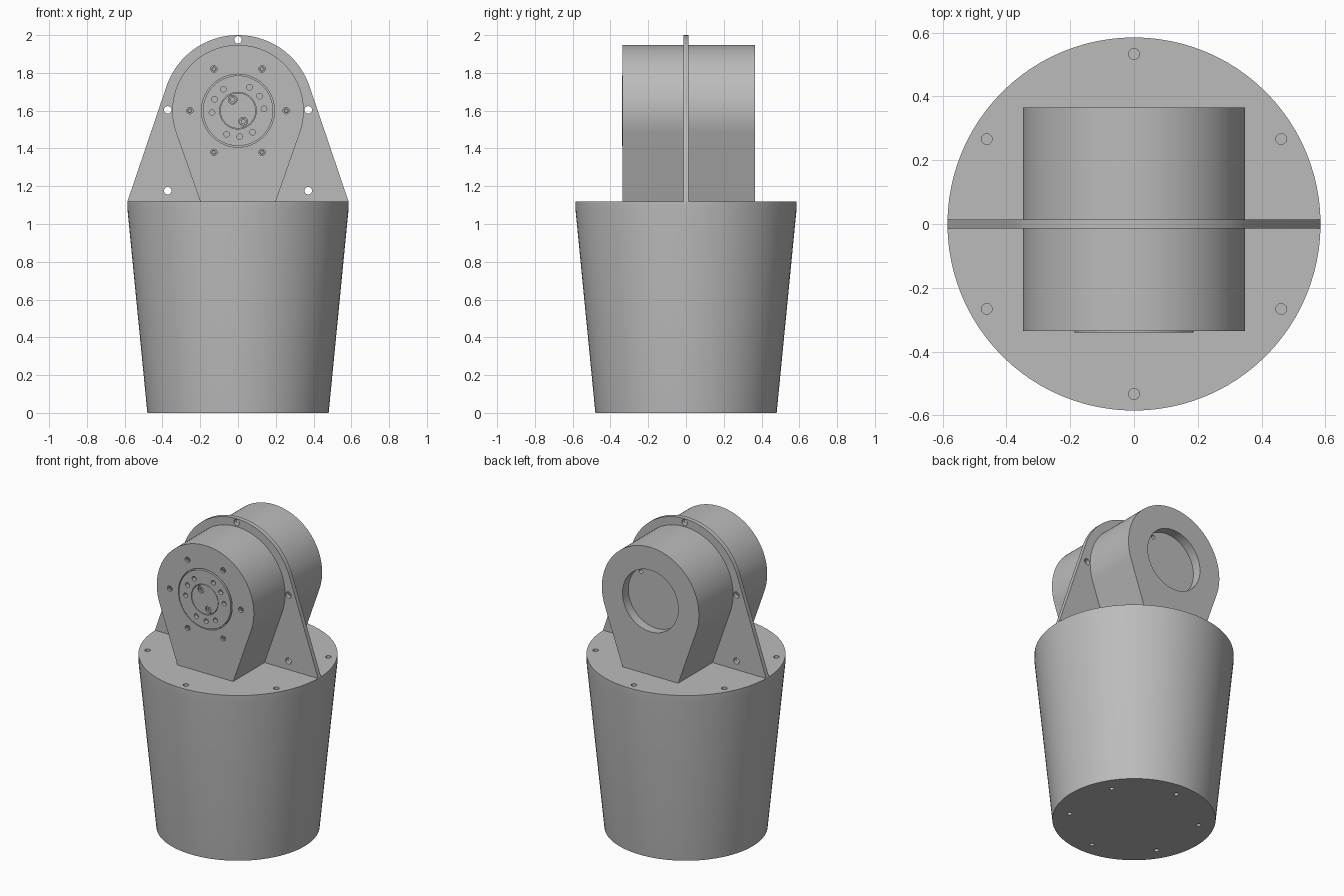
import bpy, bmesh
from math import sin, cos, pi, radians, atan2, acos, hypot

if "Cube" in bpy.data.objects:
    bpy.data.objects.remove(bpy.data.objects["Cube"], do_unlink=True)

GREY = (0.5, 0.5, 0.5, 1)
metal = bpy.data.materials.new("plain grey")
metal.use_nodes = True
metal.diffuse_color = GREY
metal.node_tree.nodes["Principled BSDF"].inputs["Base Color"].default_value = GREY

AXIS = 1.6      # height of the joint axis
DECK = 1.12     # top of the base
HALF = 0.0145   # half the web plate's thickness
FRONT, BACK = -0.335, 0.365


def make(name, bm):
    bmesh.ops.recalc_face_normals(bm, faces=bm.faces)
    mesh = bpy.data.meshes.new(name)
    bm.to_mesh(mesh)
    bm.free()
    mesh.materials.append(metal)
    obj = bpy.data.objects.new(name, mesh)
    bpy.context.collection.objects.link(obj)
    return obj


def loft(bm, rings):
    """Skin a closed solid through rings of points."""
    loops = [[bm.verts.new(p) for p in ring] for ring in rings]
    n = len(loops[0])
    for a, b in zip(loops, loops[1:]):
        for i in range(n):
            j = (i + 1) % n
            bm.faces.new((a[i], a[j], b[j], b[i]))
    bm.faces.new(loops[0][::-1])
    bm.faces.new(loops[-1])


def circle(r, n):
    return [(r * cos(2 * pi * i / n), r * sin(2 * pi * i / n)) for i in range(n)]


def rod_z(bm, x, y, z0, z1, r, n=20):
    loft(bm, [[(x + a, y + b, z) for a, b in circle(r, n)] for z in (z0, z1)])


def rod_y(bm, x, z, y0, y1, r, n=20):
    """Rod along y; z is measured from the joint axis."""
    loft(bm, [[(x + a, y, AXIS + z + b) for a, b in circle(r, n)] for y in (y0, y1)])


def arch(bm, r, foot, y0, y1, steps=64):
    """Round top with straight sides running tangentially to the foot corners."""
    drop = DECK - AXIS
    start = atan2(drop, foot) + acos(r / hypot(foot, drop))
    pts = [(foot, DECK)]
    for i in range(steps + 1):
        t = start + (pi - 2 * start) * i / steps
        pts.append((r * cos(t), AXIS + r * sin(t)))
    pts.append((-foot, DECK))
    loft(bm, [[(x, y, z) for x, z in pts] for y in (y0, y1)])


def finish(obj, cutter_bm=None):
    """Drill the part, then shade it smooth with sharp edges."""
    if cutter_bm:
        cutter = make("cutter", cutter_bm)
        cutter.hide_render = True
        mod = obj.modifiers.new("holes", "BOOLEAN")
        mod.operation, mod.solver, mod.object = "DIFFERENCE", "EXACT", cutter
        bpy.context.view_layer.update()
        evaluated = obj.evaluated_get(bpy.context.evaluated_depsgraph_get())
        mesh = bpy.data.meshes.new_from_object(evaluated)
        obj.modifiers.clear()
        obj.data = mesh
        bpy.data.objects.remove(cutter, do_unlink=True)
    bpy.ops.object.select_all(action="DESELECT")
    obj.select_set(True)
    bpy.context.view_layer.objects.active = obj
    bpy.ops.object.shade_smooth_by_angle(angle=radians(25))


def polar(r, degrees):
    return r * cos(radians(degrees)), r * sin(radians(degrees))


# Tapered base with a straight rim and bolt holes at both ends
bm = bmesh.new()
loft(bm, [[(x, y, z) for x, y in circle(r, 96)]
          for r, z in ((0.48, 0), (0.585, 1.075), (0.585, DECK))])
base = make("tapered_base", bm)
cut = bmesh.new()
for a in range(30, 390, 60):
    rod_z(cut, *polar(0.533, a), DECK - 0.05, DECK + 0.05, 0.017)
    rod_z(cut, *polar(0.385, a), -0.05, 0.05, 0.014)
finish(base, cut)

# Upright web plate with five through holes
bm = bmesh.new()
arch(bm, 0.4, 0.585, -HALF, HALF)
plate = make("web_plate", bm)
cut = bmesh.new()
for x, z in ((0, 0.375), (0.372, 0.004), (-0.372, 0.004), (0.372, -0.424), (-0.372, -0.424)):
    rod_y(cut, x, z, -0.1, 0.1, 0.02)
finish(plate, cut)

# Front housing with a bore for the flange and a ring of screw holes
bm = bmesh.new()
arch(bm, 0.348, 0.2, FRONT, -HALF)
front = make("front_housing", bm)
cut = bmesh.new()
rod_y(cut, 0, 0, FRONT - 0.05, FRONT + 0.03, 0.193, 64)
for a in range(0, 360, 60):
    x, z = polar(0.255, a)
    rod_y(cut, x, z, FRONT - 0.05, FRONT + 0.025, 0.017)
finish(front, cut)

# Back housing with an open bore and a small cable hole in its floor
bm = bmesh.new()
arch(bm, 0.348, 0.2, HALF, BACK)
back = make("back_housing", bm)
cut = bmesh.new()
rod_y(cut, 0, 0, BACK - 0.06, BACK + 0.05, 0.2, 64)
finish(back, cut)
cut = bmesh.new()
rod_y(cut, 0.11, 0.14, BACK - 0.1, BACK + 0.05, 0.014)
finish(back, cut)

# Output flange with three groups of three holes and a centre recess
bm = bmesh.new()
rod_y(bm, 0, 0, FRONT - 0.005, FRONT + 0.03, 0.186, 64)
flange = make("output_flange", bm)
cut = bmesh.new()
for group in (34, 154, 274):
    for step in (-30, 0, 30):
        x, z = polar(0.138, group + step)
        rod_y(cut, x, z, FRONT - 0.05, FRONT + 0.02, 0.015)
rod_y(cut, 0, 0, FRONT - 0.05, FRONT + 0.02, 0.097, 48)
finish(flange, cut)

# Centre hub with two screw pockets
bm = bmesh.new()
rod_y(bm, 0, 0, FRONT - 0.004, FRONT + 0.02, 0.094, 48)
hub = make("centre_hub", bm)
cut = bmesh.new()
for s in (1, -1):
    rod_y(cut, 0.028 * s, -0.058 * s, FRONT - 0.05, FRONT + 0.012, 0.023)
finish(hub, cut)


# Screws with drilled sockets
def screw(name, x, z, y, r):
    bm = bmesh.new()
    rod_y(bm, x, z, y, y + 0.015, r)
    obj = make(name, bm)
    cut = bmesh.new()
    rod_y(cut, x, z, y - 0.02, y + 0.008, r * 0.55, 6)
    finish(obj, cut)


for s in (1, -1):
    screw("hub_screw", 0.028 * s, -0.058 * s, FRONT + 0.002, 0.02)
for a in range(0, 360, 60):
    x, z = polar(0.255, a)
    screw("housing_screw", x, z, FRONT + 0.01, 0.013)
